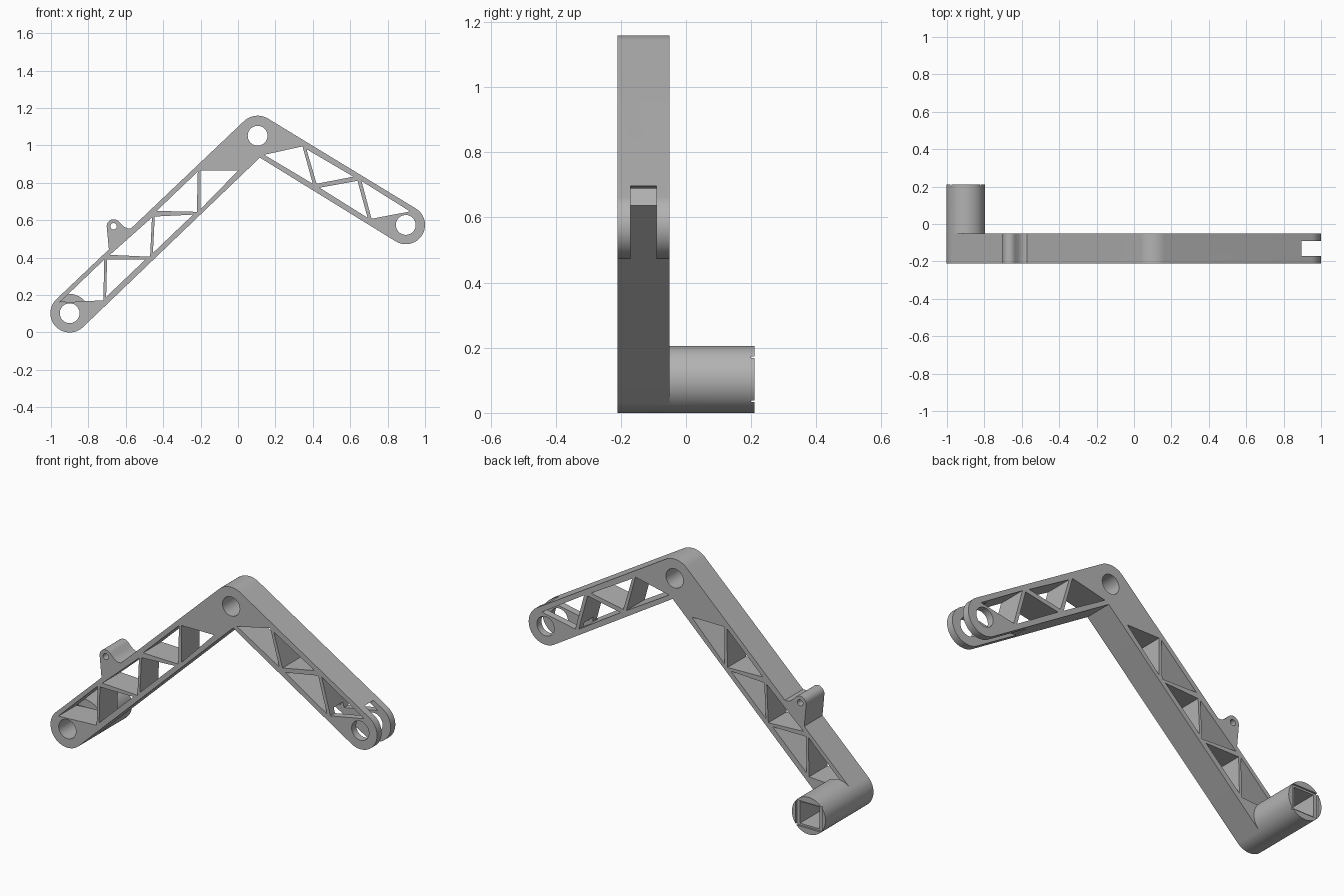
import bpy
import bmesh
from math import cos, sin, radians

cube = bpy.data.objects.get("Cube")
if cube:
    bpy.data.objects.remove(cube)

FRONT, BACK, HUB_END = -0.21, -0.05, 0.21
A, B, C, LUG = (-0.9, 0.103), (0.105, 1.052), (0.897, 0.575), (-0.665, 0.568)

grey = bpy.data.materials.new("plain grey")
grey.use_nodes = True
grey.diffuse_color = (0.45, 0.45, 0.45, 1)
grey.node_tree.nodes["Principled BSDF"].inputs["Base Color"].default_value = grey.diffuse_color


def arc(centre, radius, start=0, end=360, steps=48):
    """Points along an arc in the x-z plane."""
    last = steps if end - start == 360 else steps - 1
    angles = [radians(start + (end - start) * i / last) for i in range(steps)]
    return [(centre[0] + radius * cos(a), centre[1] + radius * sin(a)) for a in angles]


def box(centre, half_x, half_z):
    x, z = centre
    return [(x - half_x, z - half_z), (x + half_x, z - half_z),
            (x + half_x, z + half_z), (x - half_x, z + half_z)]


def prisms(name, profiles, y0, y1):
    """Extrude each x-z profile from y0 to y1 into one object."""
    bm = bmesh.new()
    for profile in profiles:
        face = bm.faces.new([bm.verts.new((x, y0, z)) for x, z in profile])
        out = bmesh.ops.extrude_face_region(bm, geom=[face])["geom"]
        bmesh.ops.translate(bm, vec=(0, y1 - y0, 0),
                            verts=[v for v in out if isinstance(v, bmesh.types.BMVert)])
    bmesh.ops.recalc_face_normals(bm, faces=bm.faces)
    mesh = bpy.data.meshes.new(name)
    bm.to_mesh(mesh)
    bm.free()
    mesh.materials.append(grey)
    obj = bpy.data.objects.new(name, mesh)
    bpy.context.collection.objects.link(obj)
    return obj


def combine(target, tool, operation):
    """Apply a boolean and discard the tool."""
    tool.hide_render = True
    mod = target.modifiers.new(operation, "BOOLEAN")
    mod.operation, mod.solver, mod.object = operation, "EXACT", tool
    bpy.context.view_layer.objects.active = target
    bpy.ops.object.modifier_apply(modifier=mod.name)
    bpy.data.objects.remove(tool)


# Bent arm silhouette: lower end, inner elbow, far end, outer elbow
outline = (arc(A, 0.103, 133, 313) + [(0.117, 0.935)]
           + arc(C, 0.103, 239, 419) + arc(B, 0.107, 59, 133, 20))
arm = prisms("bent_arm", [outline], FRONT, BACK)

# Side lug with a flared foot
lug = arc(LUG, 0.037, 40, 185, 24) + [
    (-0.69, 0.44), (-0.67, 0.435), (-0.58, 0.52), (-0.565, 0.557),
    (-0.59, 0.557), (-0.607, 0.564), (-0.62, 0.575)]
combine(arm, prisms("lug", [lug], FRONT, BACK), "UNION")

# Truss windows and pivot holes
windows = [
    [(-0.955, 0.16), (-0.72, 0.172), (-0.715, 0.39)],
    [(-0.70, 0.39), (-0.705, 0.19), (-0.495, 0.39)],
    [(-0.685, 0.415), (-0.47, 0.405), (-0.46, 0.615)],
    [(-0.445, 0.62), (-0.455, 0.425), (-0.24, 0.63)],
    [(-0.435, 0.65), (-0.22, 0.645), (-0.215, 0.86)],
    [(-0.20, 0.865), (-0.20, 0.66), (0.0, 0.865)],
    [(0.14, 0.95), (0.345, 0.995), (0.40, 0.795)],
    [(0.366, 0.98), (0.42, 0.795), (0.617, 0.833)],
    [(0.436, 0.774), (0.639, 0.811), (0.693, 0.613)],
    [(0.66, 0.81), (0.714, 0.608), (0.92, 0.647)],
]
holes = [arc(p, 0.053) for p in (A, B, C)] + [arc(LUG, 0.017, steps=24)]
combine(arm, prisms("openings", windows + holes, FRONT - 0.1, BACK + 0.1), "DIFFERENCE")

# Fork slot, open underneath
slot = arc(C, 0.122, -90, 149, 48) + [(0.785, 0.637), (0.56, 0.637), (0.56, 0.4), (0.8, 0.4)]
combine(arm, prisms("fork_slot", [slot], -0.17, -0.09), "DIFFERENCE")

# Rear hub with square socket and shallow wider lip
hub = prisms("hub", [arc(A, 0.103, steps=64)], BACK, HUB_END)
combine(hub, prisms("socket", [box(A, 0.06, 0.06)], BACK - 0.1, HUB_END + 0.1), "DIFFERENCE")
combine(hub, prisms("socket_lip", [box(A, 0.08, 0.07)], HUB_END - 0.01, HUB_END + 0.1), "DIFFERENCE")
combine(arm, hub, "UNION")

# Smooth rounded surfaces, keep crisp edges
bpy.ops.object.select_all(action="DESELECT")
arm.select_set(True)
bpy.context.view_layer.objects.active = arm
bpy.ops.object.shade_smooth_by_angle(angle=radians(30))
